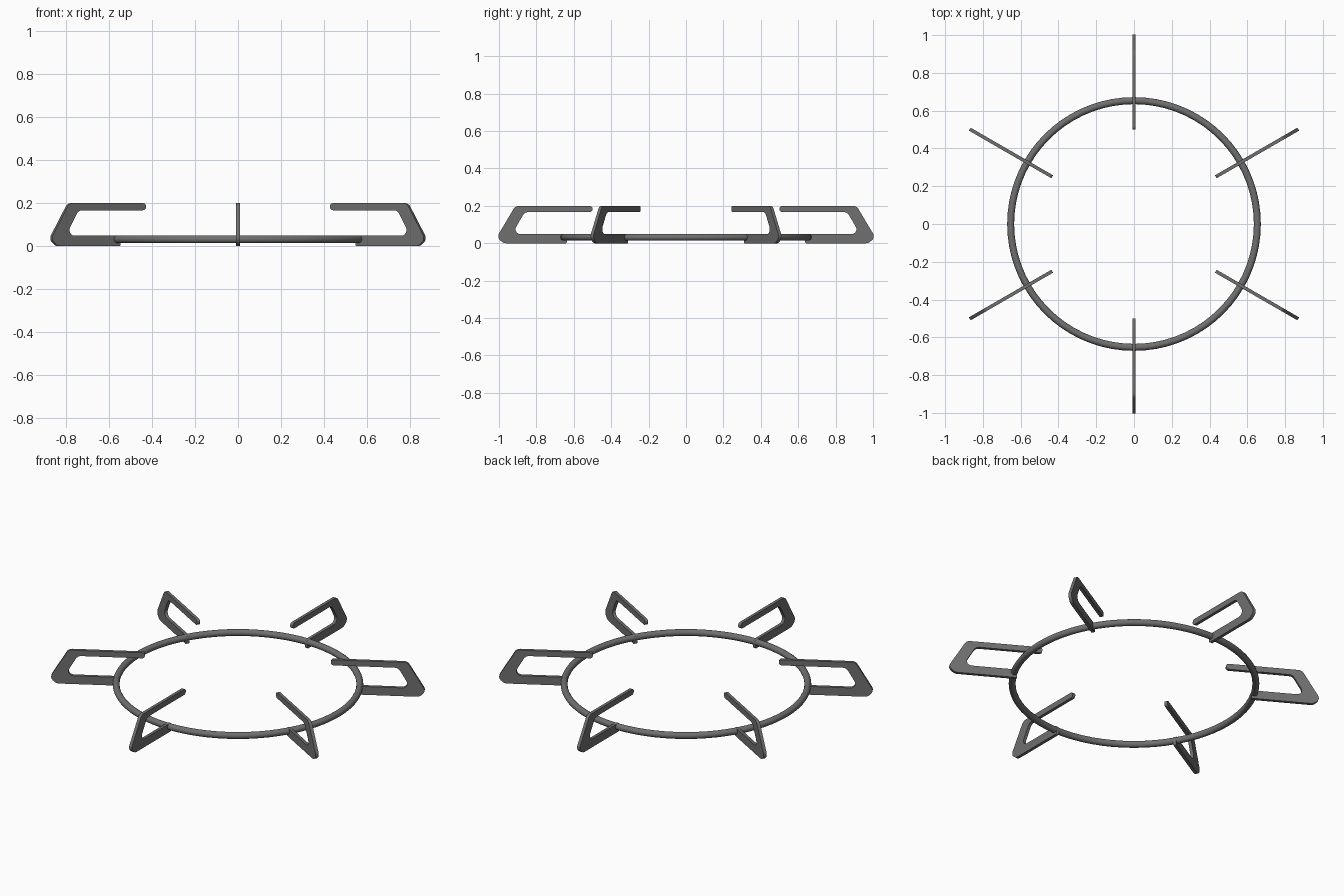
import bpy, bmesh, math
from mathutils import Vector, Matrix

if "Cube" in bpy.data.objects:
    bpy.data.objects.remove(bpy.data.objects["Cube"])

metal = bpy.data.materials.new("dark grey metal")
metal.diffuse_color = (0.16, 0.16, 0.16, 1)
metal.use_nodes = True
metal.node_tree.nodes["Principled BSDF"].inputs["Base Color"].default_value = metal.diffuse_color

THICK = 0.018


def rounded(corners, steps=6):
    """Round each (r, z, radius) corner of a closed outline."""
    out = []
    n = len(corners)
    for i, (x, y, rad) in enumerate(corners):
        p = Vector((x, y))
        if rad == 0:
            out.append(p)
            continue
        a = (Vector(corners[i - 1][:2]) - p).normalized()
        b = (Vector(corners[(i + 1) % n][:2]) - p).normalized()
        half = a.angle(b) / 2
        centre = p + (a + b).normalized() * rad / math.sin(half)
        start = p + a * rad / math.tan(half) - centre
        end = p + b * rad / math.tan(half) - centre
        sweep = start.angle_signed(end)
        for k in range(steps + 1):
            t = -sweep * k / steps
            out.append(centre + Matrix.Rotation(t, 2) @ start)
    return out


# Hooked pan support outline: foot bar, slanted outer post, top finger
outline = rounded([
    (0.637, 0.0, 0.006), (0.975, 0.0, 0.04), (1.012, 0.032, 0.028),
    (0.912, 0.2, 0.035), (0.5, 0.2, 0.015), (0.5, 0.167, 0.015),
    (0.862, 0.167, 0.035), (0.93, 0.049, 0.026), (0.637, 0.049, 0.006),
])


def support(index):
    bm = bmesh.new()
    face = bm.faces.new([bm.verts.new((p.x, -THICK / 2, p.y)) for p in outline])
    res = bmesh.ops.extrude_face_region(bm, geom=[face])
    verts = [v for v in res["geom"] if isinstance(v, bmesh.types.BMVert)]
    bmesh.ops.translate(bm, verts=verts, vec=(0, THICK, 0))
    bmesh.ops.recalc_face_normals(bm, faces=bm.faces)
    mesh = bpy.data.meshes.new("pan_support")
    bm.to_mesh(mesh)
    bm.free()
    mesh.materials.append(metal)
    obj = bpy.data.objects.new(f"pan_support_{index + 1}", mesh)
    bpy.context.collection.objects.link(obj)
    obj.rotation_euler.z = math.radians(30 + 60 * index)
    bpy.ops.object.select_all(action="DESELECT")
    obj.select_set(True)
    bpy.context.view_layer.objects.active = obj
    bpy.ops.object.shade_smooth_by_angle(angle=math.radians(30))


# Six supports spaced evenly around the ring
for i in range(6):
    support(i)

# Base ring
bpy.ops.mesh.primitive_torus_add(major_radius=0.653, minor_radius=0.0185,
                                 major_segments=72, minor_segments=16,
                                 location=(0, 0, 0.032))
ring = bpy.context.object
ring.name = "base_ring"
ring.data.materials.append(metal)
bpy.ops.object.shade_smooth_by_angle(angle=math.radians(40))
